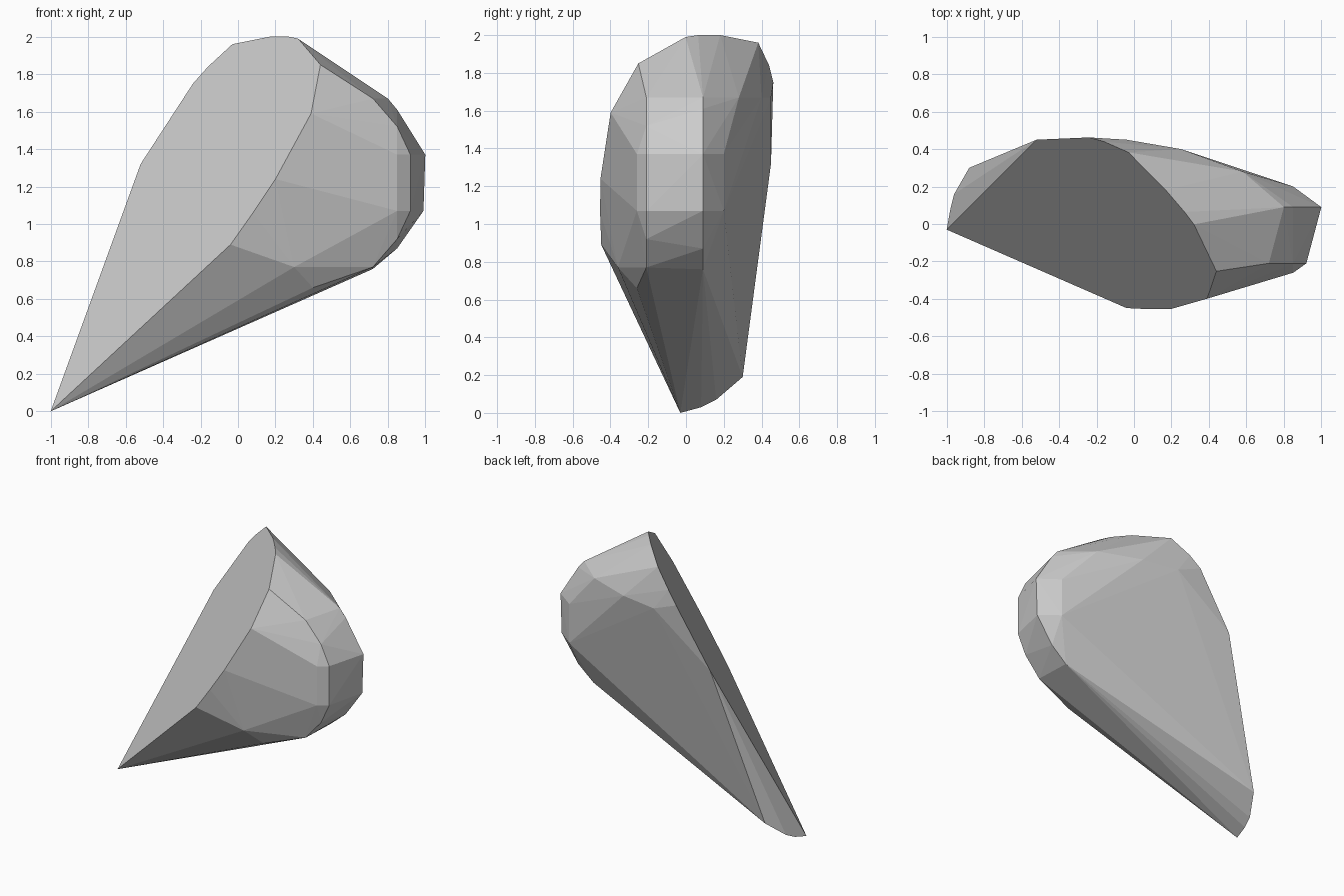
import bpy, bmesh, math

if "Cube" in bpy.data.objects:
    bpy.data.objects.remove(bpy.data.objects["Cube"])

# Outline of the large flat cut face as (x, z); y follows from the tilted plane
face_outline = [(-1, 0), (-0.52, 1.32), (-0.24, 1.75), (-0.16, 1.84), (-0.03, 1.96),
                (0.17, 2.0), (0.27, 2.0), (0.32, 1.99), (0.44, 1.85), (0.39, 1.59),
                (0.20, 1.24), (0.08, 1.06), (-0.04, 0.89)]


def on_plane(x, z):
    return (x, -0.03 - (0.995 * (x + 1) - 0.672 * z) / 0.853, z)


points = [on_plane(x, z) for x, z in face_outline]

# Rounded bottom tip
points += [(-0.98, 0.08, 0.03), (-0.96, 0.16, 0.07), (-0.88, 0.30, 0.19)]

# Blunt end: bevelled rows as (x, z) at constant y
rows = {
    -0.26: [(0.85, 1.37), (0.85, 1.07), (0.40, 0.66)],
    -0.21: [(0.72, 1.67), (0.85, 1.52), (0.92, 1.37), (0.92, 1.07), (0.85, 0.92), (0.72, 0.77)],
    0.09: [(0.80, 1.67), (0.85, 1.61), (1.0, 1.37), (0.99, 1.07), (0.85, 0.87), (0.72, 0.76)],
    0.20: [(0.85, 1.37), (0.85, 1.07)],
}
points += [(x, y, z) for y, row in rows.items() for x, z in row]

# Lower front edge and upper back shoulder
points += [(0.30, -0.36, 0.77), (0.58, 0.28, 1.67), (0.25, 0.40, 1.67), (-0.04, 0.45, 1.67)]

# Convex faceted shard wrapped around the points
bm = bmesh.new()
for p in points:
    bm.verts.new(p)
hull = bmesh.ops.convex_hull(bm, input=bm.verts)
loose = [v for v in bm.verts if not v.link_faces]
bmesh.ops.delete(bm, geom=loose, context='VERTS')
bmesh.ops.dissolve_limit(bm, angle_limit=math.radians(1), verts=bm.verts, edges=bm.edges)
bmesh.ops.recalc_face_normals(bm, faces=bm.faces)

mesh = bpy.data.meshes.new("stone_shard")
bm.to_mesh(mesh)
bm.free()
shard = bpy.data.objects.new("stone_shard", mesh)
bpy.context.collection.objects.link(shard)

# Single grey colour
grey = bpy.data.materials.new("light_grey")
grey.diffuse_color = (0.6, 0.6, 0.6, 1)
grey.use_nodes = True
grey.node_tree.nodes["Principled BSDF"].inputs["Base Color"].default_value = grey.diffuse_color
mesh.materials.append(grey)
